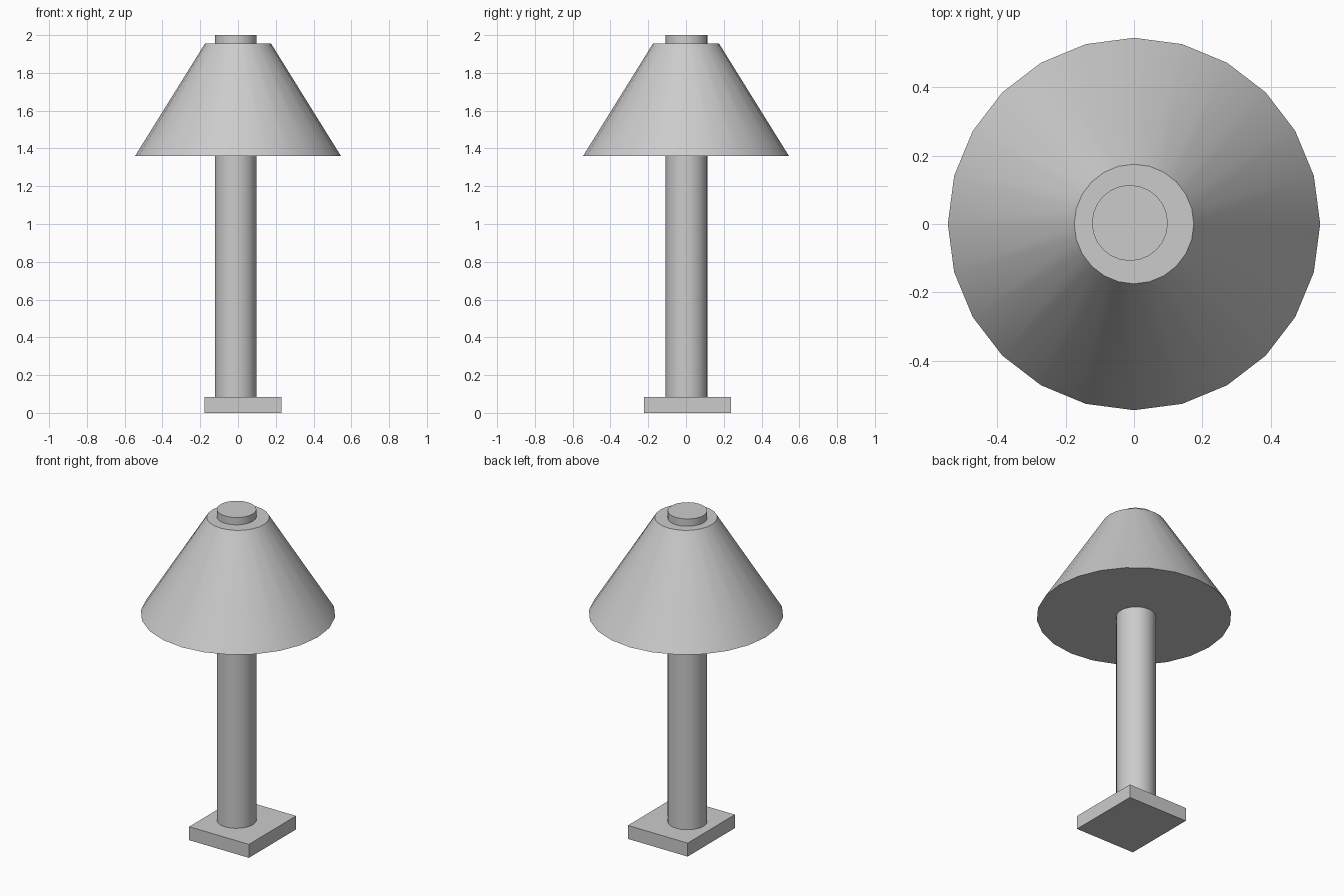
import bpy, math

if "Cube" in bpy.data.objects:
    bpy.data.objects.remove(bpy.data.objects["Cube"])


def smooth(obj, name):
    obj.name = name
    bpy.ops.object.shade_smooth_by_angle(angle=math.radians(35))


# Square foot plate, slightly off the lamp axis
x0, x1, y0, y1, height = -0.178, 0.23, -0.222, 0.238, 0.083
bpy.ops.mesh.primitive_cube_add(size=1, location=((x0 + x1) / 2, (y0 + y1) / 2, height / 2))
base = bpy.context.object
base.name = "base"
base.scale = (x1 - x0, y1 - y0, height)
bpy.ops.object.transform_apply(location=False, rotation=False, scale=True)

# Round pole running up through the shade
bottom, top = height, 2.0
bpy.ops.mesh.primitive_cylinder_add(vertices=24, radius=0.111, depth=top - bottom,
                                    location=(-0.012, 0.003, (bottom + top) / 2))
smooth(bpy.context.object, "pole")

# Closed tapered lampshade
bottom, top = 1.36, 1.955
bpy.ops.mesh.primitive_cone_add(vertices=24, radius1=0.545, radius2=0.175, depth=top - bottom,
                                location=(0, 0, (bottom + top) / 2))
smooth(bpy.context.object, "lampshade")
